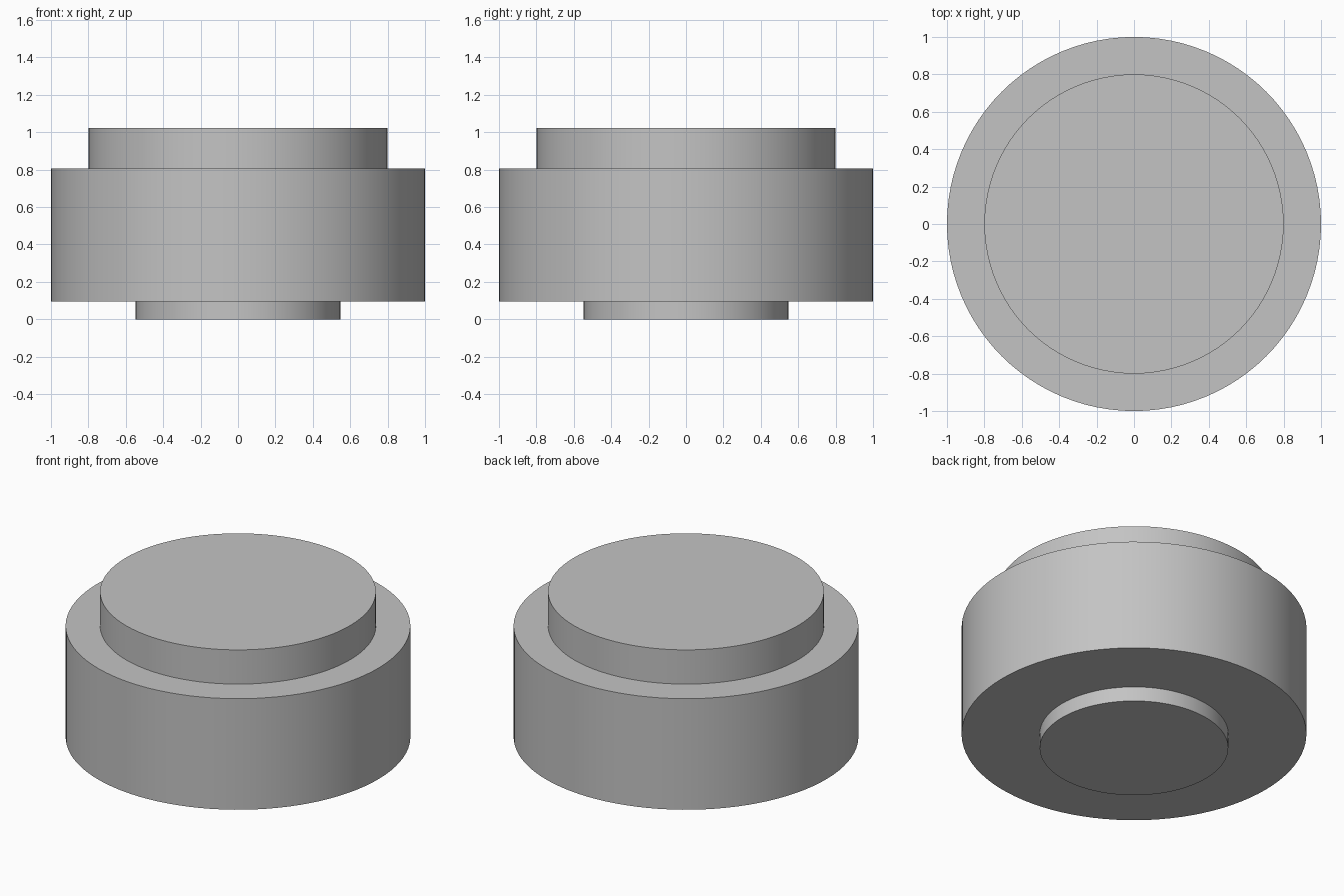
import bpy
import math

cube = bpy.data.objects.get("Cube")
if cube:
    bpy.data.objects.remove(cube, do_unlink=True)

# One plain grey for the whole model
grey = bpy.data.materials.new("plain_grey")
grey.use_nodes = True
colour = (0.55, 0.55, 0.55, 1)
grey.diffuse_color = colour
grey.node_tree.nodes["Principled BSDF"].inputs["Base Color"].default_value = colour


def disc(name, radius, bottom, top):
    """Upright cylinder between two heights."""
    bpy.ops.mesh.primitive_cylinder_add(
        vertices=96, radius=radius, depth=top - bottom,
        location=(0, 0, (bottom + top) / 2))
    part = bpy.context.object
    part.name = name
    part.data.materials.append(grey)
    bpy.ops.object.shade_smooth_by_angle(angle=math.radians(30))
    return part


# Stacked discs: small foot, wide body, stepped cap
disc("foot", 0.547, 0, 0.094)
disc("body", 1.0, 0.094, 0.805)
disc("cap", 0.8, 0.805, 1.024)
